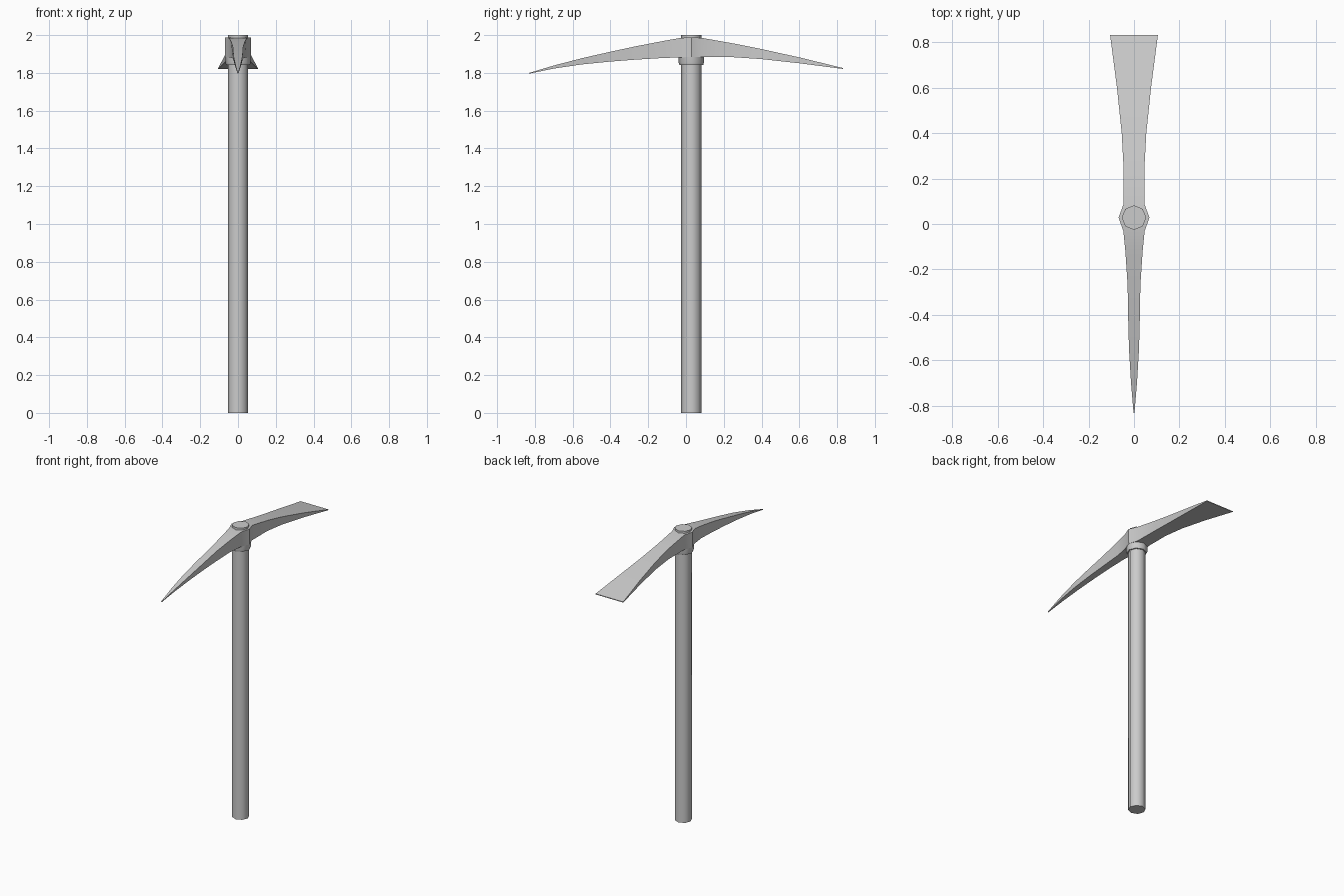
import bpy, bmesh, math

if "Cube" in bpy.data.objects:
    bpy.data.objects.remove(bpy.data.objects["Cube"])

CY = 0.028  # handle axis in y


def finish(name, bm, angle=40):
    bmesh.ops.recalc_face_normals(bm, faces=bm.faces)
    me = bpy.data.meshes.new(name)
    bm.to_mesh(me)
    bm.free()
    ob = bpy.data.objects.new(name, me)
    bpy.context.collection.objects.link(ob)
    bpy.ops.object.select_all(action='DESELECT')
    ob.select_set(True)
    bpy.context.view_layer.objects.active = ob
    bpy.ops.object.shade_smooth_by_angle(angle=math.radians(angle))
    return ob


def loft(name, rings, angle=40):
    bm = bmesh.new()
    loops = [[bm.verts.new(p) for p in r] for r in rings]
    n = len(loops[0])
    for a, b in zip(loops, loops[1:]):
        for i in range(n):
            j = (i + 1) % n
            bm.faces.new((a[i], a[j], b[j], b[i]))
    bm.faces.new(loops[0])
    bm.faces.new(loops[-1])
    return finish(name, bm, angle)


def octagon(r, z):
    return [(r * math.cos(i * math.pi / 4), CY + r * math.sin(i * math.pi / 4), z)
            for i in range(8)]


# handle, running right through the eye of the head
loft("handle", [octagon(0.054, 0), octagon(0.054, 2.0)], 50)

# socket below the head
loft("socket", [octagon(0.063, 1.842), octagon(0.067, 1.855), octagon(0.067, 1.93)], 50)

# head: y, half width on top, half width below, top z, bottom z
sections = [
    (-0.83, 0.002, 0.002, 1.800, 1.796),
    (-0.70, 0.013, 0.011, 1.839, 1.823),
    (-0.55, 0.022, 0.018, 1.878, 1.845),
    (-0.40, 0.026, 0.022, 1.912, 1.860),
    (-0.27, 0.028, 0.025, 1.940, 1.870),
    (-0.12, 0.038, 0.030, 1.969, 1.879),
    (-0.03, 0.047, 0.045, 1.985, 1.882),
    (CY, 0.068, 0.068, 1.988, 1.884),
    (0.085, 0.047, 0.047, 1.985, 1.884),
    (0.25, 0.046, 0.046, 1.956, 1.883),
    (0.40, 0.054, 0.054, 1.926, 1.873),
    (0.60, 0.075, 0.075, 1.882, 1.851),
    (0.83, 0.105, 0.105, 1.826, 1.821),
]
loft("pick_head", [[(-wt, y, zt), (wt, y, zt), (wb, y, zb), (-wb, y, zb)]
                   for y, wt, wb, zt, zb in sections], 35)
